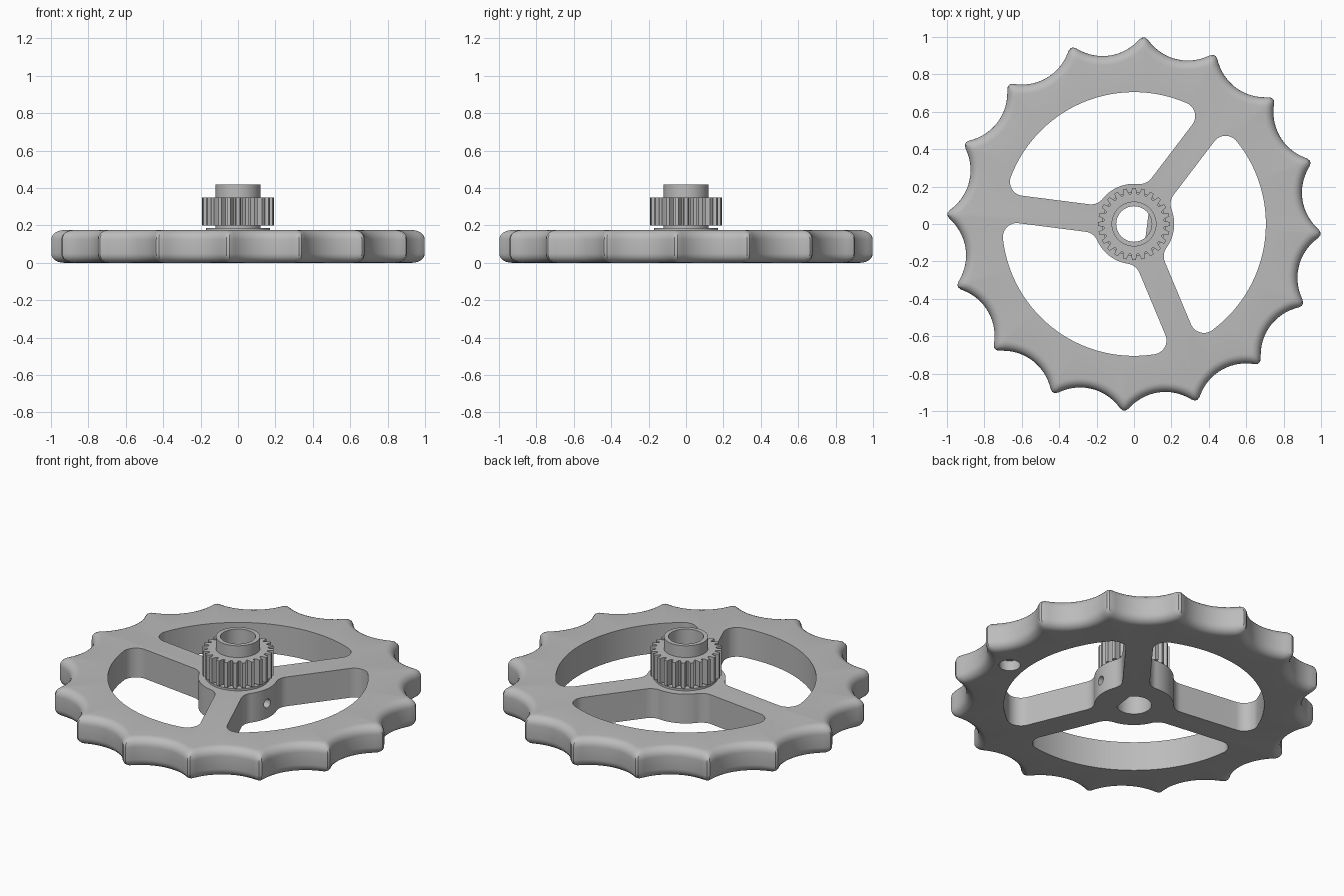
import bpy, bmesh
from math import sin, cos, pi, radians, sqrt, atan2
from mathutils import Matrix

cube = bpy.data.objects.get("Cube")
if cube:
    bpy.data.objects.remove(cube)

grey = bpy.data.materials.new("plain grey")
grey.use_nodes = True
colour = (0.5, 0.5, 0.5, 1)
grey.diffuse_color = colour
grey.node_tree.nodes["Principled BSDF"].inputs["Base Color"].default_value = colour

SPOKE = radians(52.7)      # direction of the first spoke
FLAT = SPOKE - pi / 3      # direction of the flat in the bore
TURN = 2 * pi
H = 0.175                  # wheel thickness


def loft(name, layers, cyclic=False):
    """Skin a stack of (outline, z) layers; close into a ring or cap the ends."""
    bm = bmesh.new()
    loops = [[bm.verts.new((x, y, z)) for x, y in pts] for pts, z in layers]
    pairs = list(zip(loops, loops[1:]))
    if cyclic:
        pairs.append((loops[-1], loops[0]))
    else:
        bm.faces.new(loops[0])
        bm.faces.new(loops[-1])
    for a, b in pairs:
        for i in range(len(a)):
            bm.faces.new((a[i - 1], a[i], b[i], b[i - 1]))
    bmesh.ops.recalc_face_normals(bm, faces=bm.faces)
    mesh = bpy.data.meshes.new(name)
    bm.to_mesh(mesh)
    bm.free()
    mesh.materials.append(grey)
    ob = bpy.data.objects.new(name, mesh)
    bpy.context.collection.objects.link(ob)
    return ob


def polar(radius, n):
    """Outline from a radius function of angle."""
    return [(radius(TURN * i / n) * cos(TURN * i / n),
             radius(TURN * i / n) * sin(TURN * i / n)) for i in range(n)]


def circle(r, n=96):
    return polar(lambda t: r, n)


def activate(ob):
    bpy.ops.object.select_all(action='DESELECT')
    ob.select_set(True)
    bpy.context.view_layer.objects.active = ob


def cut(ob, cutter):
    cutter.hide_render = True
    mod = ob.modifiers.new("cut", 'BOOLEAN')
    mod.operation, mod.solver, mod.object = 'DIFFERENCE', 'EXACT', cutter
    activate(ob)
    bpy.ops.object.modifier_apply(modifier=mod.name)
    bpy.data.objects.remove(cutter)


def arc(cx, cy, r, a, b, n):
    return [(cx + r * cos(a + (b - a) * i / n), cy + r * sin(a + (b - a) * i / n))
            for i in range(n + 1)]


# Scalloped rim outline, inset by d for the rounded edges
def scallop(d):
    pitch, centre, scoop, k = TURN / 16, 1.17, 0.26 + d, 0.02

    def radius(t):
        phi = (t + radians(3)) % pitch - pitch / 2
        root = scoop ** 2 - (centre * sin(phi)) ** 2
        tip = 1 - d
        if root <= 0:
            return tip
        hollow = centre * cos(phi) - sqrt(root)
        blend = max(k - abs(tip - hollow), 0) / k
        return min(tip, hollow) - blend ** 2 * k / 4
    return polar(radius, 16 * 26)


# Wheel body with rounded outer edge and D-shaped bore
bevel, steps = 0.05, 6
lower = []
for i in range(steps + 1):
    t = pi / 2 * i / steps
    lower.append((bevel * (1 - sin(t)), bevel * (1 - cos(t))))
rounded = lower + [(d, H - z) for d, z in reversed(lower)]
layers = [(scallop(d), z) for d, z in rounded]


def d_bore(t):
    c = cos(t - FLAT)
    return min(0.095, 0.07 / c) if c > 0.1 else 0.095


bore = polar(d_bore, 16 * 26)
wheel = loft("scalloped_wheel", layers + [(bore, H), (bore, 0)], cyclic=True)


# Window between two spokes: rounded at the rim, blended into the hub
def window(angle):
    half, rim, hub, f, g = 0.074, 0.705, 0.215, 0.075, 0.08
    ox = sqrt((rim - f) ** 2 - (half + f) ** 2)
    ix = sqrt((hub + g) ** 2 - (half + g) ** 2)
    oa, ia = atan2(half + f, ox), atan2(half + g, ix)
    side = arc(0, 0, rim, pi / 3, oa, 24)
    side += arc(ox, half + f, f, oa, -pi / 2, 14)[1:]
    side += arc(ix, half + g, g, -pi / 2, ia - pi, 8)
    side += arc(0, 0, hub, ia, pi / 3, 8)[1:]
    # Mirror across the middle of the window
    c, s = cos(TURN / 3), sin(TURN / 3)
    other = [(x * c + y * s, x * s - y * c) for x, y in side]
    pts = side + other[-2:0:-1]
    c, s = cos(angle), sin(angle)
    return [(x * c - y * s, x * s + y * c) for x, y in pts]


for k in range(3):
    outline = window(SPOKE + k * TURN / 3)
    cut(wheel, loft("window_cutter", [(outline, -0.1), (outline, 0.3)]))

# Set-screw hole through the hub side
screw = loft("screw_cutter", [(circle(0.026, 32), 0.03), (circle(0.026, 32), 0.35)])
screw.data.transform(Matrix.Translation((0, 0, H / 2)) @ Matrix.Rotation(FLAT, 4, 'Z')
                     @ Matrix.Rotation(pi / 2, 4, 'Y'))
cut(wheel, screw)

# Shallow round pocket under the rim
pocket = loft("pocket_cutter", [(circle(0.058, 48), -0.1), (circle(0.058, 48), 0.06)])
pocket.data.transform(Matrix.Translation((0.8 * cos(FLAT), 0.8 * sin(FLAT), 0)))
cut(wheel, pocket)


# Hollow rings stacked on the hub
def ring(name, outer, z0, z1):
    inner = circle(0.095, len(outer))
    return loft(name, [(outer, z0), (outer, z1), (inner, z1), (inner, z0)], cyclic=True)


def tooth(t):
    u = abs((t * 24 / TURN) % 1 - 0.5) * 2
    return 0.162 + 0.031 * min(max((u - 0.3) / 0.3, 0), 1)


parts = [
    wheel,
    ring("hub_flange", circle(0.172), 0.17, 0.187),
    ring("neck", circle(0.12), 0.18, 0.21),
    ring("toothed_gear", polar(tooth, 240), 0.2, 0.35),
    ring("top_collar", circle(0.12), 0.34, 0.42),
]
for ob in parts:
    activate(ob)
    bpy.ops.object.shade_smooth_by_angle(angle=radians(30))
